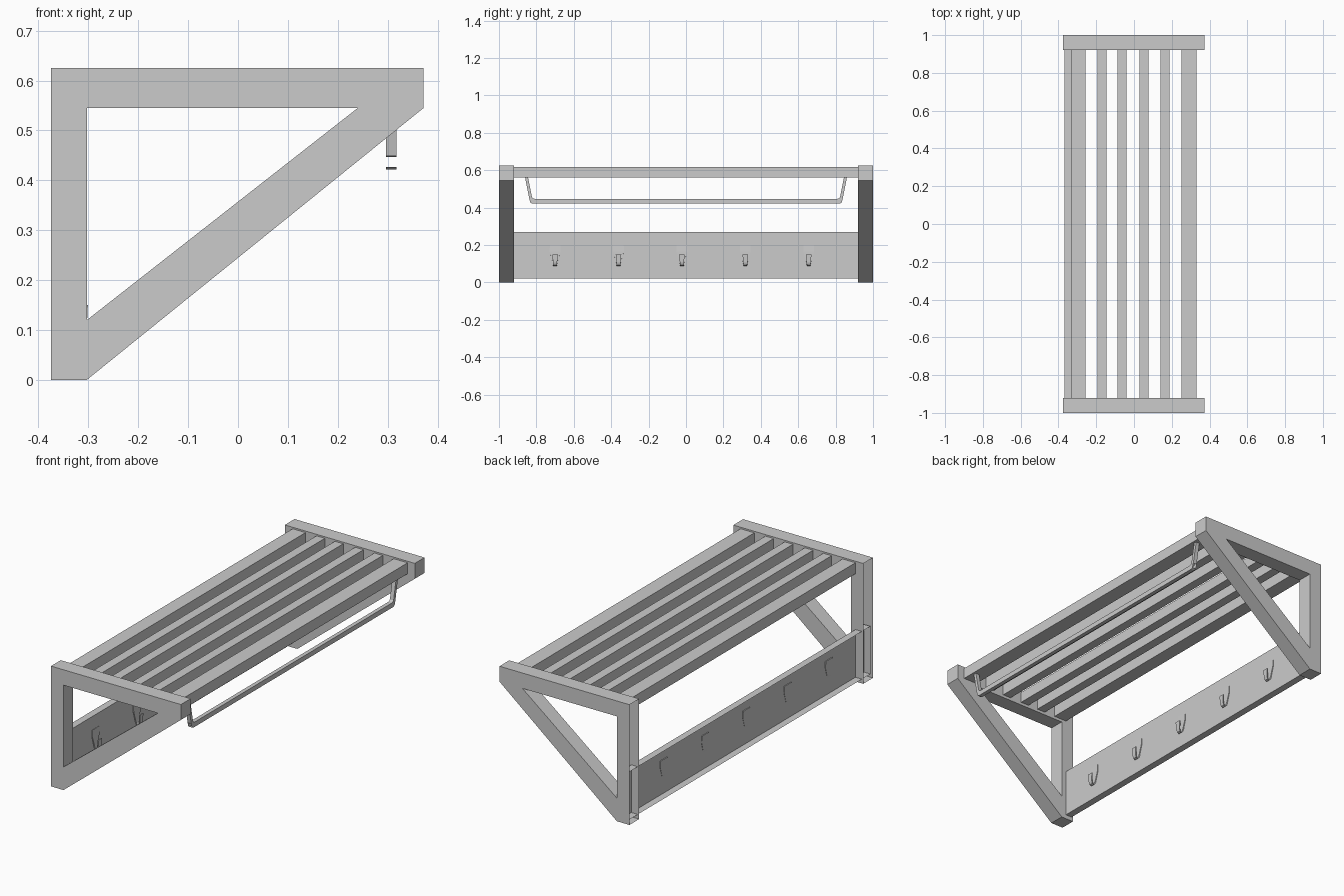
import bpy, bmesh
from mathutils import Vector

cube = bpy.data.objects.get("Cube")
if cube:
    bpy.data.objects.remove(cube, do_unlink=True)

grey = bpy.data.materials.new("light_grey")
grey.use_nodes = True
colour = (0.6, 0.6, 0.6, 1)
grey.diffuse_color = colour
grey.node_tree.nodes["Principled BSDF"].inputs["Base Color"].default_value = colour


def finish(name, bm):
    bmesh.ops.remove_doubles(bm, verts=bm.verts, dist=0.0001)
    bmesh.ops.recalc_face_normals(bm, faces=bm.faces)
    mesh = bpy.data.meshes.new(name)
    bm.to_mesh(mesh)
    bm.free()
    mesh.materials.append(grey)
    obj = bpy.data.objects.new(name, mesh)
    bpy.context.collection.objects.link(obj)
    return obj


def prism(bm, outline, y0, y1, skip=()):
    """Extrude an x-z outline along y, leaving out the skipped edges."""
    a = [bm.verts.new((x, y0, z)) for x, z in outline]
    b = [bm.verts.new((x, y1, z)) for x, z in outline]
    bm.faces.new(a)
    bm.faces.new(b[::-1])
    for i in range(len(a)):
        if i not in skip:
            j = (i + 1) % len(a)
            bm.faces.new((a[i], a[j], b[j], b[i]))


def rect(x0, x1, z0, z1):
    return [(x0, z0), (x1, z0), (x1, z1), (x0, z1)]


# Triangular end frames, open on the wall side
BACK, POST, FRONT = -0.375, -0.303, 0.372
TOP, RAIL, JOINT, HEEL = 0.625, 0.545, 0.24, 0.12
post = [(BACK, 0), (POST, 0), (POST, HEEL), (POST, RAIL), (BACK, RAIL)]
rail = [(BACK, RAIL), (POST, RAIL), (JOINT, RAIL), (FRONT, RAIL), (FRONT, TOP), (BACK, TOP)]
brace = [(POST, 0), (FRONT, RAIL), (JOINT, RAIL), (POST, HEEL)]
for name, side in (("right_frame", -1), ("left_frame", 1)):
    bm = bmesh.new()
    prism(bm, post, side * 0.92, side, (1, 3, 4))
    prism(bm, rail, side * 0.92, side, (0, 2, 5))
    prism(bm, brace, side * 0.92, side, (1, 3))
    finish(name, bm)

# Shelf slats
slats = [(-0.293, 0.074), (-0.169, 0.048), (-0.063, 0.048),
         (0.053, 0.048), (0.164, 0.048), (0.291, 0.08)]
for x, width in slats:
    bm = bmesh.new()
    prism(bm, rect(x - width / 2, x + width / 2, 0.56, 0.617), -0.92, 0.92)
    finish("shelf_slat", bm)

# Hook board, open on the wall side
bm = bmesh.new()
prism(bm, rect(-0.367, -0.33, 0.022, 0.27), -0.99, 0.99, (3,))
finish("hook_board", bm)

# Hanging rail: hollow flat tube with bent ends, open at the outer bend
half = [((0.861, 0.565), (0.845, 0.565)), ((0.838, 0.449), (0.823, 0.455)),
        ((0.832, 0.427), (0.817, 0.449)), ((0.822, 0.422), (0.808, 0.447))]
path = [((-a[0], a[1]), (-b[0], b[1])) for a, b in half] + half[::-1]
bm = bmesh.new()
rings = []
for outer, inner in path:
    rings.append([bm.verts.new((x, p[0], p[1])) for x, p in
                  ((0.297, outer), (0.318, outer), (0.318, inner), (0.297, inner))])
for n, (r, s) in enumerate(zip(rings, rings[1:])):
    for i in range(4):
        if i == 0 and n in (1, len(path) - 3):
            continue
        j = (i + 1) % 4
        bm.faces.new((r[i], r[j], s[j], s[i]))
finish("hanging_rail", bm)

# Coat hooks: tapered ribbon curling forward, as (x, z, half width)
ribbon = [(-0.331, 0.2, 0.028), (-0.329, 0.165, 0.029), (-0.328, 0.115, 0.014),
          (-0.325, 0.1, 0.011), (-0.318, 0.092, 0.01), (-0.31, 0.095, 0.01),
          (-0.306, 0.108, 0.011), (-0.304, 0.15, 0.015)]
for n in range(5):
    y = -0.7 + n * 0.339
    bm = bmesh.new()
    rows = [[bm.verts.new((x, y + s * w, z)) for s in (-1, 1)] for x, z, w in ribbon]
    for r, s in zip(rows, rows[1:]):
        bm.faces.new((r[0], r[1], s[1], s[0]))
    hook = finish("coat_hook", bm)
    thick = hook.modifiers.new("thickness", "SOLIDIFY")
    thick.thickness = 0.006
    thick.offset = 0
